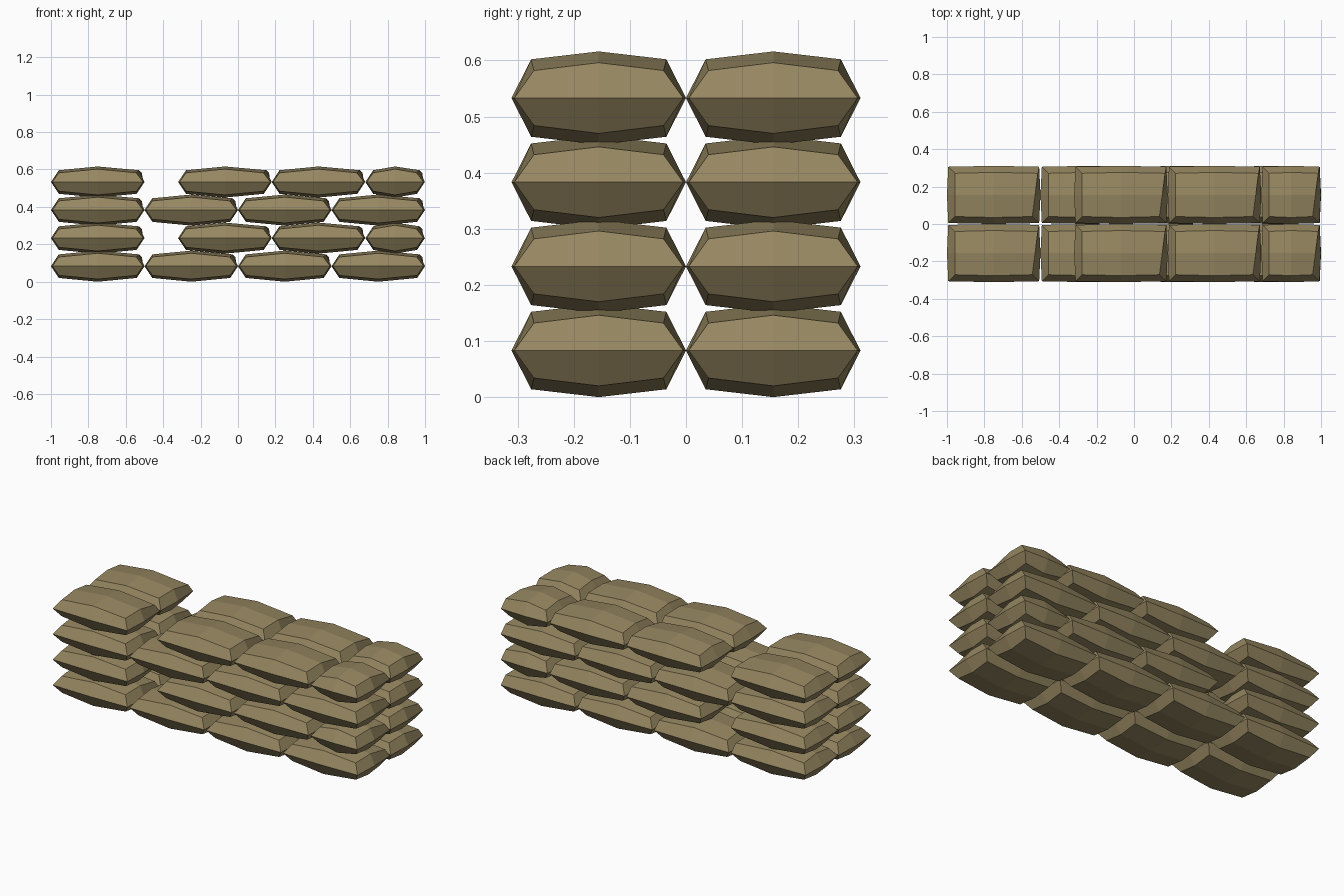
import bpy
import bmesh

cube = bpy.data.objects.get("Cube")
if cube:
    bpy.data.objects.remove(cube, do_unlink=True)

# Burlap colour
burlap = bpy.data.materials.new("burlap_khaki")
burlap.use_nodes = True
COLOUR = (0.305, 0.242, 0.119, 1)
burlap.diffuse_color = COLOUR
bsdf = burlap.node_tree.nodes["Principled BSDF"]
bsdf.inputs["Base Color"].default_value = COLOUR
bsdf.inputs["Roughness"].default_value = 0.9

WIDTH = 0.311
PITCH = 0.15


def bag_mesh(name, length):
    """Plump pillow: pointed seam around the middle, domed top and bottom."""
    bm = bmesh.new()
    bmesh.ops.create_cube(bm, size=2)
    bmesh.ops.subdivide_edges(bm, edges=bm.edges[:], cuts=1, use_grid_fill=True)
    for v in bm.verts:
        sx, sy, sz = (round(c) for c in v.co)
        half_x, half_y = length / 2, WIDTH / 2
        if sz == 0:
            # Seam, bulging slightly at the middle of each side
            v.co.x = sx * (half_x - 0.007 * abs(sy))
            v.co.y = sy * (half_y - 0.005 * abs(sx))
            v.co.z = 0
        else:
            # Domed panel, with a slightly skewed right end on top
            v.co.x = sx * (half_x - 0.042)
            if sx > 0 and sz > 0:
                v.co.x += 0.013 + 0.015 * sy
            v.co.y = sy * (half_y - 0.035 - 0.005 * abs(sx))
            v.co.z = sz * (0.083 - 0.02 * abs(sx) - 0.014 * abs(sy))
    bmesh.ops.recalc_face_normals(bm, faces=bm.faces[:])
    mesh = bpy.data.meshes.new(name)
    bm.to_mesh(mesh)
    bm.free()
    mesh.materials.append(burlap)
    return mesh


full = bag_mesh("full_sandbag", 0.5)
short = bag_mesh("short_sandbag", 0.318)

# Courses alternate: a full one, then a staggered one with a gap
full_course = [(full, x) for x in (-0.75, -0.25, 0.25, 0.75)]
gap_course = [(full, -0.75), (full, -0.07), (full, 0.43), (short, 0.84)]

for layer in range(4):
    course = gap_course if layer % 2 else full_course
    for row, y in (("front", -WIDTH / 2), ("back", WIDTH / 2)):
        for i, (mesh, x) in enumerate(course):
            bag = bpy.data.objects.new(f"sandbag_{row}_{layer + 1}_{i + 1}", mesh)
            bag.location = (x, y, 0.083 + layer * PITCH)
            bpy.context.collection.objects.link(bag)
